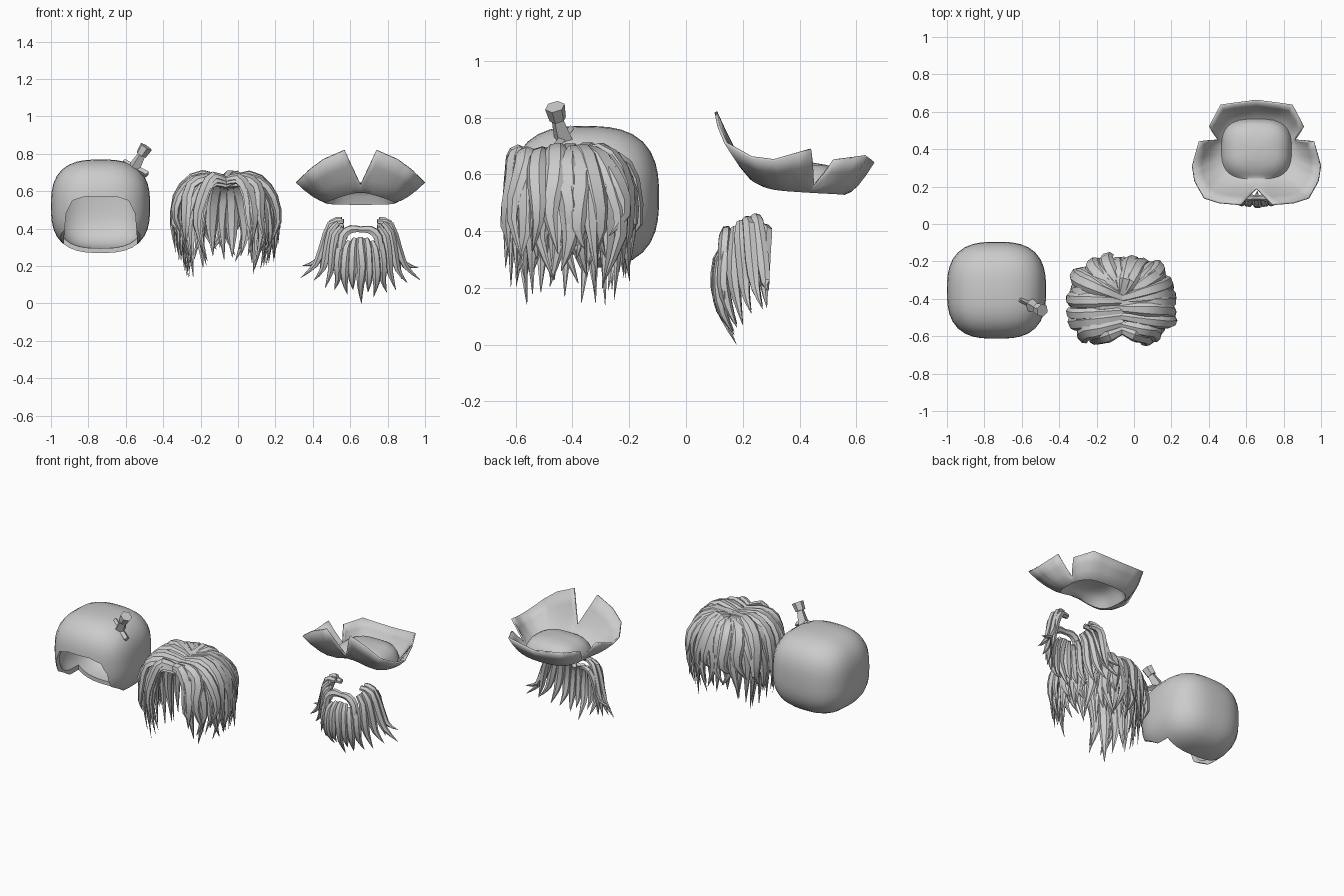
import bpy, bmesh, math, random
from mathutils import Vector as V

if "Cube" in bpy.data.objects:
    bpy.data.objects.remove(bpy.data.objects["Cube"])
random.seed(4)


def make(name, bm, angle=40):
    bmesh.ops.recalc_face_normals(bm, faces=bm.faces)
    me = bpy.data.meshes.new(name)
    bm.to_mesh(me)
    bm.free()
    ob = bpy.data.objects.new(name, me)
    bpy.context.collection.objects.link(ob)
    bpy.ops.object.select_all(action='DESELECT')
    ob.select_set(True)
    bpy.context.view_layer.objects.active = ob
    if angle:
        bpy.ops.object.shade_smooth_by_angle(angle=math.radians(angle))
    return ob


def spline(pts, n):
    p = [V(q) for q in pts]
    p = [2 * p[0] - p[1]] + p + [2 * p[-1] - p[-2]]
    out = []
    for i in range(n + 1):
        u = i / n * (len(p) - 3)
        k = min(int(u), len(p) - 4)
        t = u - k
        a, b, c, d = p[k:k + 4]
        out.append(0.5 * (2 * b + (c - a) * t + (2 * a - 5 * b + 4 * c - d) * t * t
                          + (3 * b - a - 3 * c + d) * t ** 3))
    return out


def strand(bm, pts, w, th, centre, n=8):
    """Flattened lock of hair, blunt at the root and pointed at the tip."""
    path = spline(pts, n)
    rings = []
    for i, q in enumerate(path):
        t = i / n
        tan = (path[min(i + 1, n)] - path[max(i - 1, 0)]).normalized()
        side = tan.cross(q - V(centre)).normalized()
        nor = side.cross(tan)
        s = min(0.6 + 1.3 * t, 1) if t < 0.55 else max(0.03, 1 - ((t - 0.55) / 0.45) ** 1.5)
        rings.append([bm.verts.new(q + side * w * s * math.cos(k * math.pi / 3)
                                   + nor * th * s * math.sin(k * math.pi / 3)) for k in range(6)])
    for r0, r1 in zip(rings, rings[1:]):
        for k in range(6):
            bm.faces.new((r0[k], r0[k - 1], r1[k - 1], r1[k]))
    bm.faces.new(rings[0])
    bm.faces.new(rings[-1])


def prism(name, pts, offset):
    bm = bmesh.new()
    a = [bm.verts.new(p) for p in pts]
    b = [bm.verts.new(V(p) + V(offset)) for p in pts]
    bm.faces.new(a)
    bm.faces.new(b)
    for i in range(len(a)):
        bm.faces.new((a[i - 1], a[i], b[i], b[i - 1]))
    return make(name, bm, 0)


# Rounded hood, hollow, open at the face
HX, HY, HZ = -0.735, -0.355, 0.52
bm = bmesh.new()
bmesh.ops.create_cube(bm, size=2)
bmesh.ops.subdivide_edges(bm, edges=bm.edges[:], cuts=9, use_grid_fill=True)
for v in bm.verts:
    c = V([math.tan(a * math.pi / 4) for a in v.co])
    c /= sum(abs(a) ** 2.8 for a in c) ** (1 / 2.8)
    v.co = (HX + c.x * 0.265, HY + c.y * 0.26, HZ + c.z * 0.25)
hood = make("hood", bm)
m = hood.modifiers.new("shell", 'SOLIDIFY')
m.thickness = 0.025
bpy.ops.object.modifier_apply(modifier="shell")
half = [(0.2, 0.2), (0.195, 0.35), (0.185, 0.48), (0.15, 0.55), (0.08, 0.573)]
arch = [(HX + x, -0.7, z) for x, z in half] + [(HX - x, -0.7, z) for x, z in reversed(half)]
chin = [(-0.7, 0.47), (-0.6, 0.42), (-0.47, 0.35), (-0.33, 0.262), (-0.33, 0.2), (-0.7, 0.2)]
cutters = [prism("face_cutter", arch, (0, 0.37, 0)),
           prism("chin_cutter", [(-1.1, y, z) for y, z in chin], (0.75, 0, 0))]
for c in cutters:
    c.hide_render = True
    bpy.context.view_layer.objects.active = hood
    m = hood.modifiers.new("cut", 'BOOLEAN')
    m.operation, m.object, m.solver = 'DIFFERENCE', c, 'EXACT'
    bpy.ops.object.modifier_apply(modifier="cut")
    bpy.data.objects.remove(c)


# Crooked stem with block head and thin base bar
def block(name, a, b, wa, wb, sides=4):
    a, b = V(a), V(b)
    bm = bmesh.new()
    bmesh.ops.create_cone(bm, cap_ends=True, segments=sides, radius1=wa, radius2=wb, depth=(b - a).length)
    rot = (b - a).to_track_quat('Z', 'Y')
    for v in bm.verts:
        v.co = rot @ v.co + (a + b) / 2
    return make(name, bm, 0)


block("stem_neck", (-0.57, -0.425, 0.70), (-0.512, -0.455, 0.80), 0.04, 0.022)
block("stem_head", (-0.518, -0.452, 0.795), (-0.49, -0.462, 0.838), 0.03, 0.036, 6)
block("stem_bar", (-0.61, -0.405, 0.762), (-0.485, -0.465, 0.69), 0.012, 0.018)

# Wig: layered, slightly messy locks radiating from a centre parting
WX, WY = -0.065, -0.41
rnd = random.uniform
bm = bmesh.new()
for scale, tip, zt, count in ((1.0, 0.33, 0.685, 22), (0.94, 0.25, 0.672, 24), (0.84, 0.2, 0.655, 22)):
    for i in range(count):
        a = math.radians(-58 + 296 * i / (count - 1) + rnd(-4, 4))
        ca, sa = math.cos(a), math.sin(a)
        k = scale * rnd(0.93, 1.04) / (abs(ca) ** 2.5 + abs(sa) ** 2.5) ** 0.4
        rx, ry = 0.285 * k * ca, (0.26 if sa < 0 else 0.235) * k * sa
        oy = 0.18 * sa if sa < 0 else 0.02 * sa
        tw = rnd(-0.03, 0.03)
        pts = [(WX - 0.015 * ca, WY + oy, zt - 0.025),
               (WX + 0.5 * rx, WY + oy * 0.5 + 0.5 * ry, zt + rnd(-0.015, 0.008)),
               (WX + 0.88 * rx, WY + 0.9 * ry, zt - 0.09 + rnd(-0.02, 0.02)),
               (WX + rx - tw * sa, WY + ry + tw * ca, zt - 0.25 + rnd(-0.04, 0.04)),
               (WX + rx * rnd(0.84, 1.02) + tw * sa, WY + ry * rnd(0.82, 1.0) - tw * ca,
                tip + rnd(-0.06, 0.06))]
        strand(bm, pts, rnd(0.034, 0.045), rnd(0.018, 0.024), (WX, WY, 0.38), 9)
make("wig", bm, 35)

# Beard: side locks, chin locks and moustache, mirrored
BX = 0.655
bm = bmesh.new()
locks = [
    [(.10, .24, .45), (.15, .25, .43), (.19, .265, .33), (.23, .28, .22), (.31, .29, .19)],
    [(.09, .21, .44), (.16, .22, .42), (.20, .23, .30), (.24, .245, .20), (.32, .27, .125)],
    [(.12, .19, .43), (.16, .19, .38), (.18, .20, .27), (.20, .21, .18), (.25, .23, .11)],
    [(.10, .17, .41), (.135, .17, .36), (.15, .165, .25), (.16, .18, .16), (.19, .20, .07)],
    [(.08, .15, .36), (.105, .14, .32), (.12, .13, .22), (.12, .15, .13), (.14, .18, .06)],
    [(.06, .14, .33), (.075, .12, .29), (.085, .115, .2), (.085, .13, .11), (.07, .17, .035)],
    [(.03, .14, .345), (.04, .115, .3), (.045, .11, .2), (.045, .12, .12), (.04, .15, .06)],
    [(-.01, .14, .395), (.05, .14, .395), (.095, .135, .355), (.11, .13, .26), (.15, .135, .15)],
    [(.09, .27, .41), (.15, .28, .40), (.18, .275, .33), (.2, .275, .22), (.22, .285, .13)],
]
for s in (1, -1):
    for p in locks:
        j = 0.012 * (s < 0)
        strand(bm, [(BX + s * x, y, z + j * k / 4) for k, (x, y, z) in enumerate(p)],
               0.026, 0.02, (BX, 0.35, 0.3))
strand(bm, [(BX, .14, .35), (BX, .11, .3), (BX + .01, .105, .2), (BX, .13, .1), (BX + .005, .178, 0.0)],
       0.028, 0.02, (BX, 0.35, 0.3))
make("beard", bm)

# Three-flap hat: domed crown flowing into an upturned, notched brim
edge = [(0, .19, .635), (.085, .105, .82), (.2, .115, .77), (.28, .14, .71), (.33, .23, .66),
        (.342, .31, .65), (.305, .44, .688), (.205, .45, .56), (.25, .52, .65),
        (.19, .635, .665), (0, .66, .645)]
right = []
for a, b in zip(edge, edge[1:]):
    right += [V(a).lerp(V(b), t / 3) for t in range(3)]
loop = right + [V(edge[-1])] + [V((-p.x, p.y, p.z)) for p in reversed(right[1:])]
CY = 0.4
bm = bmesh.new()
rings = []
for p in loop:
    a = math.atan2(p.y - CY, p.x)
    ca, sa = math.cos(a), math.sin(a)
    k = 1 / (abs(ca) ** 3 + abs(sa) ** 3) ** (1 / 3)
    lift = 0.045 * max(0, -sa) ** 4
    base = V((0.185 * k * ca, CY + 0.16 * k * sa, 0.542 - 0.01 * sa + lift))
    col = [V((base.x * f, CY + (base.y - CY) * f, z))
           for f, z in ((0.3, 0.636), (0.6, 0.628), (0.82, 0.608), (0.93, 0.575 + lift * 0.5))]
    for t in (0, 0.2, 0.45, 0.72, 1):
        q = base.lerp(p, t)
        q.z = base.z + (p.z - base.z) * t ** 1.5
        col.append(q)
    rings.append([bm.verts.new((q.x + BX, q.y, q.z)) for q in col])
top = bm.verts.new((BX, CY, 0.638))
for r0, r1 in zip(rings, rings[1:] + rings[:1]):
    bm.faces.new((top, r0[0], r1[0]))
    for k in range(len(r0) - 1):
        bm.faces.new((r0[k], r0[k + 1], r1[k + 1], r1[k]))
hat = make("hat", bm, 50)
m = hat.modifiers.new("thickness", 'SOLIDIFY')
m.thickness, m.offset = 0.01, 0
